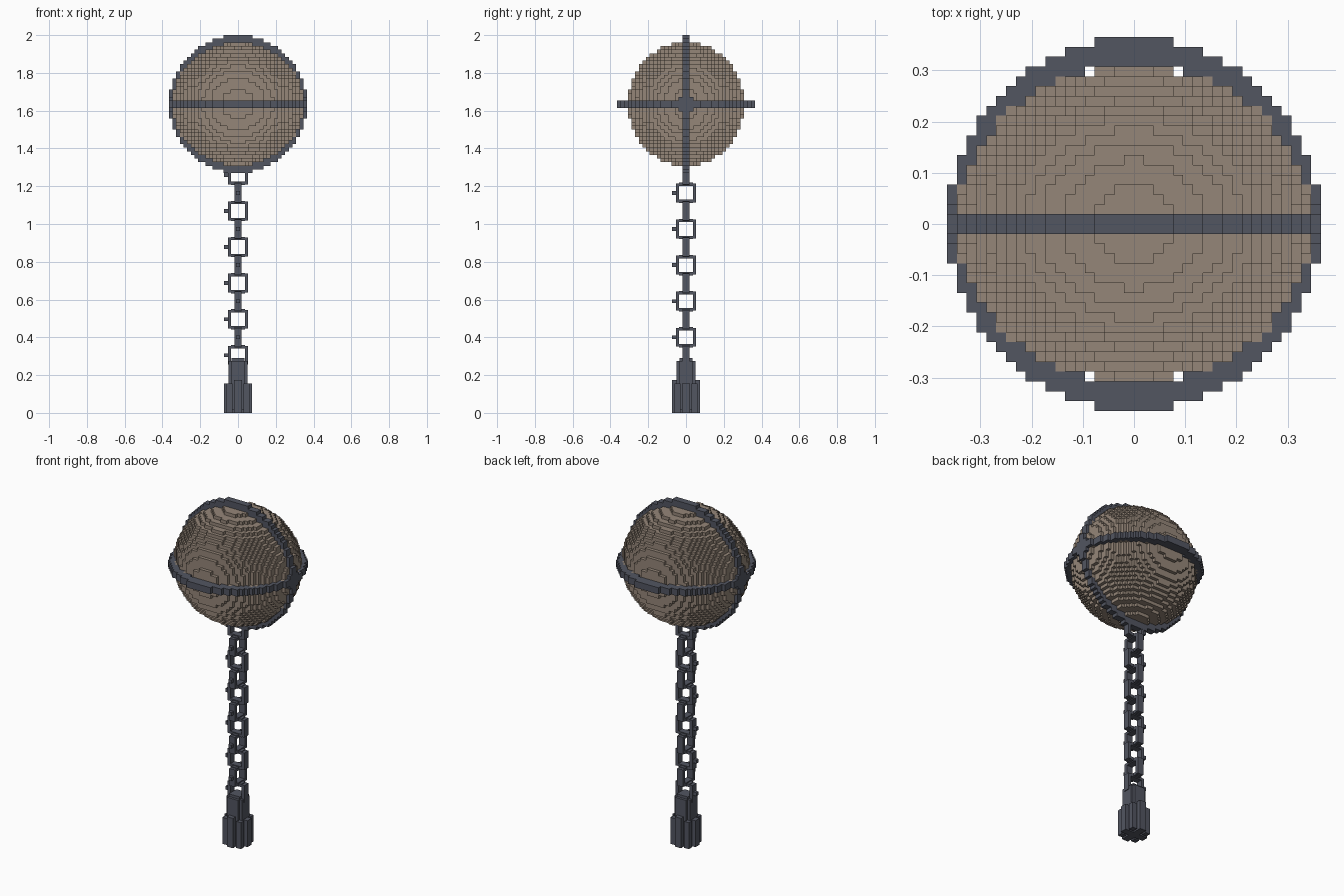
import bpy, bmesh, math
from mathutils import Vector, Matrix

cube = bpy.data.objects.get("Cube")
if cube:
    bpy.data.objects.remove(cube, do_unlink=True)

V = 2 / 104            # size of one block
CENTRE = 85 * V        # height of the ball centre


def material(name, rgb):
    m = bpy.data.materials.new(name)
    m.use_nodes = True
    colour = (*rgb, 1)
    m.diffuse_color = colour
    m.node_tree.nodes["Principled BSDF"].inputs["Base Color"].default_value = colour
    return m


TAN = material("dusty tan", (0.30, 0.24, 0.19))
IRON = material("dark iron", (0.085, 0.092, 0.12))


def finish(name, bm, mat):
    mesh = bpy.data.meshes.new(name)
    bm.to_mesh(mesh)
    bm.free()
    mesh.materials.append(mat)
    obj = bpy.data.objects.new(name, mesh)
    bpy.context.collection.objects.link(obj)
    return obj


def block_object(name, inside, mat):
    """Stepped solid: keep only the outer faces of the blocks where inside() holds."""
    span = range(-19, 19)
    cells = {(i, j, k) for i in span for j in span for k in span
             if inside(i + 0.5, j + 0.5, k + 0.5)}
    bm = bmesh.new()
    verts = {}

    def vert(p):
        key = tuple(round(c) for c in p)
        if key not in verts:
            verts[key] = bm.verts.new(Vector(key) * V)
        return verts[key]

    for cell in cells:
        mid = Vector(cell) + Vector((0.5, 0.5, 0.5))
        for axis in range(3):
            for sign in (-1, 1):
                n = Vector((0, 0, 0))
                n[axis] = sign
                if tuple(int(c + d) for c, d in zip(cell, n)) in cells:
                    continue
                u = Vector((0, 0, 0))
                u[(axis + 1) % 3] = 0.5
                w = n.cross(u)
                f = mid + n / 2
                bm.faces.new([vert(p) for p in (f - u - w, f + u - w, f + u + w, f - u + w)])
    obj = finish(name, bm, mat)
    obj.location.z = CENTRE
    return obj


def add_box(bm, x, y, z):
    """Box from (low, high) pairs on each axis."""
    size = [b - a for a, b in (x, y, z)]
    mid = [(a + b) / 2 for a, b in (x, y, z)]
    bmesh.ops.create_cube(bm, size=1,
                          matrix=Matrix.Translation(mid) @ Matrix.Diagonal((*size, 1)))


# Ball, slightly wider than deep
block_object("ball", lambda x, y, z: (x / 18) ** 2 + (y / 16) ** 2 + (z / 17) ** 2 < 1, TAN)


# Two crossing hoops, with filled corners where they meet
def in_hoop(a, b, across):
    return abs(across) < 1 and 16.3 < math.hypot(a, b) < 19


block_object("level_hoop", lambda x, y, z: in_hoop(x, y, z), IRON)
block_object("upright_hoop", lambda x, y, z: in_hoop(x, z, y)
             or (abs(x) > 17 and abs(y) < 2 and abs(z) < 2), IRON)

# Chain of square links, each turned a quarter from the last
OUT, IN, HALF = 0.054, 0.036, 0.019
for k in range(11):
    bm = bmesh.new()
    for s in (-1, 1):
        bar = tuple(sorted((s * IN, s * OUT)))
        add_box(bm, bar, (-HALF, HALF), (-0.05, 0.05))
        add_box(bm, (-IN, IN), (-HALF, HALF), bar)
    # small weld bump on one side
    add_box(bm, (-0.075, -OUT), (-0.01, 0.01), (-0.01, 0.01))
    link = finish(f"chain_link_{k + 1}", bm, IRON)
    link.location.z = 1.26 - 0.0955 * k
    link.rotation_euler.z = math.radians(90) * (k % 2)

# Fluted handle: stepped core, four arms and four corner ribs
bm = bmesh.new()
add_box(bm, (-0.05, 0.05), (-0.035, 0.035), (0.015, 0.275))
add_box(bm, (-0.035, 0.035), (-0.05, 0.05), (0.015, 0.275))
add_box(bm, (-0.035, 0.035), (-0.035, 0.035), (0.27, 0.29))
add_box(bm, (-0.075, 0.075), (-0.02, 0.02), (0, 0.155))
add_box(bm, (-0.02, 0.02), (-0.075, 0.075), (0, 0.175))
for sx in (-1, 1):
    for sy in (-1, 1):
        add_box(bm, sorted((sx * 0.03, sx * 0.06)), sorted((sy * 0.03, sy * 0.06)), (0, 0.155))
finish("handle", bm, IRON)
